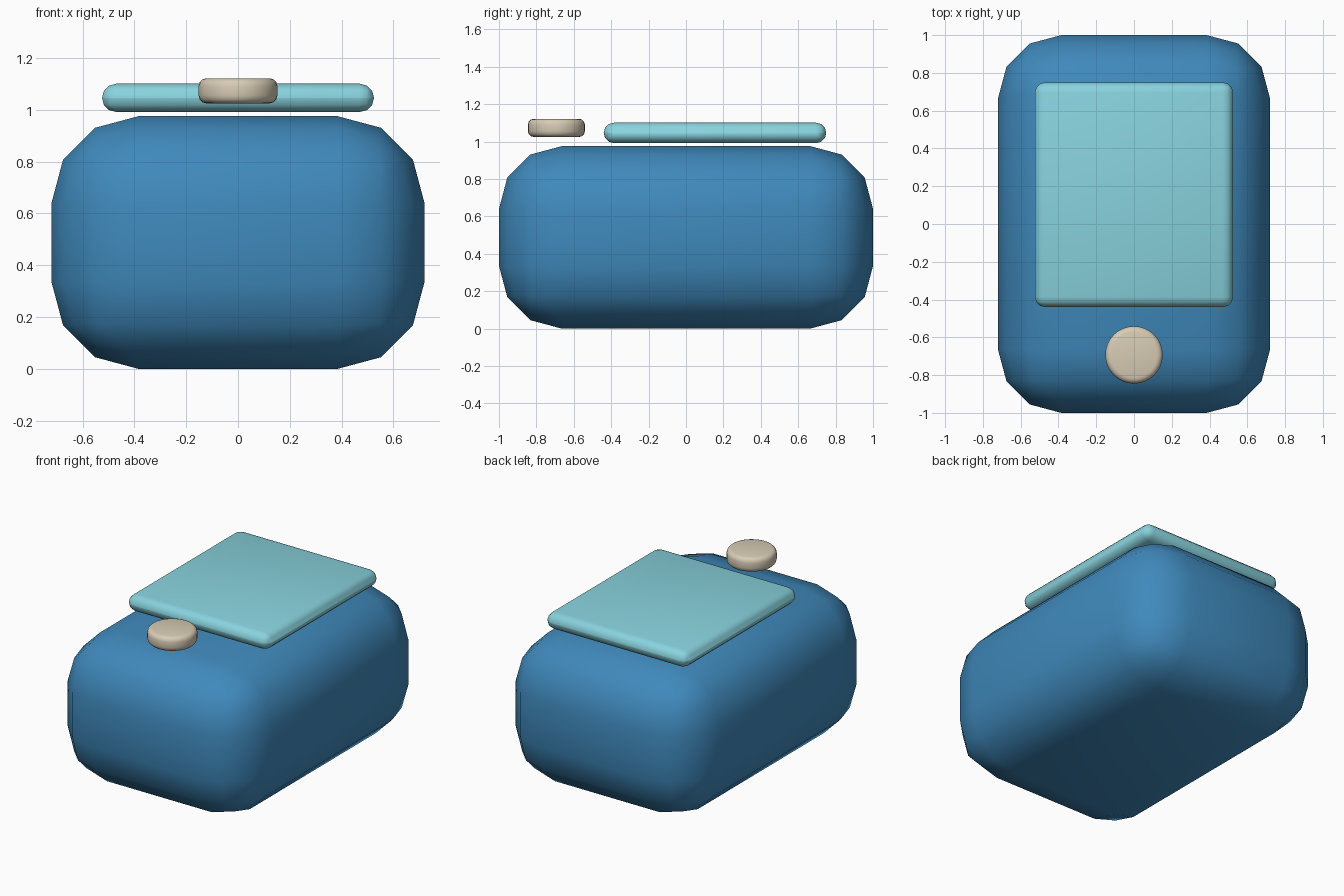
import bpy
import math

default = bpy.data.objects.get("Cube")
if default:
    bpy.data.objects.remove(default, do_unlink=True)


def make_material(name, colour):
    mat = bpy.data.materials.new(name)
    mat.use_nodes = True
    mat.diffuse_color = (*colour, 1)
    bsdf = next(n for n in mat.node_tree.nodes if n.type == "BSDF_PRINCIPLED")
    bsdf.inputs["Base Color"].default_value = (*colour, 1)
    return mat


def finish(name, size, mat, bevel):
    """Size, colour, round and smooth the newly added primitive."""
    obj = bpy.context.object
    obj.name = name
    obj.scale = size
    bpy.ops.object.transform_apply(location=False, rotation=False, scale=True)
    obj.data.materials.append(mat)
    mod = obj.modifiers.new("rounding", "BEVEL")
    mod.width = bevel
    mod.segments = 3
    mod.limit_method = "ANGLE"
    mod.angle_limit = math.radians(30)
    obj.data.shade_smooth()
    return obj


blue = make_material("body blue", (0.05, 0.25, 0.5))
aqua = make_material("screen aqua", (0.25, 0.65, 0.73))
cream = make_material("button cream", (0.68, 0.6, 0.46))

# Chunky rounded body
bpy.ops.mesh.primitive_cube_add(size=1, location=(0, 0, 0.4875))
finish("body", (1.44, 2, 0.975), blue, 0.335)

# Screen slab floating just above the body, with fully rounded rims
bpy.ops.mesh.primitive_cube_add(size=1, location=(0, 0.155, 1.046))
finish("screen", (1.05, 1.19, 0.109), aqua, 0.06)

# Round button in front of the screen
bpy.ops.mesh.primitive_cylinder_add(vertices=32, radius=1, depth=1,
                                    location=(0, -0.693, 1.073))
finish("button", (0.152, 0.152, 0.097), cream, 0.03)
